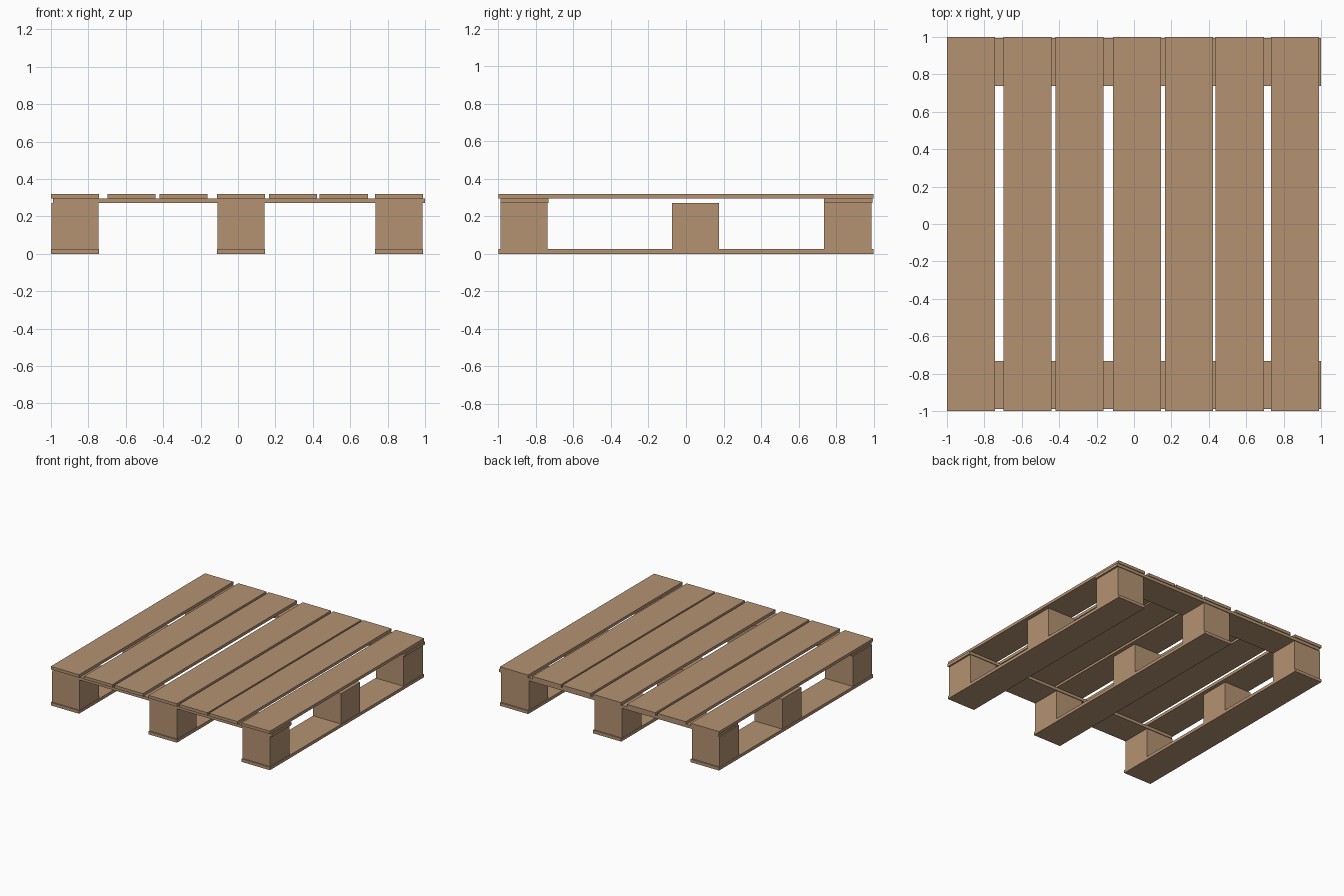
import bpy
import bmesh
from mathutils import Matrix, Vector

if "Cube" in bpy.data.objects:
    bpy.data.objects.remove(bpy.data.objects["Cube"])

wood = bpy.data.materials.new("tan wood")
wood.diffuse_color = (0.46, 0.29, 0.17, 1)
wood.use_nodes = True
wood.node_tree.nodes["Principled BSDF"].inputs["Base Color"].default_value = wood.diffuse_color


def box(name, x, y, z):
    """Box from (min, max) ranges on each axis."""
    lo, hi = Vector((x[0], y[0], z[0])), Vector((x[1], y[1], z[1]))
    bm = bmesh.new()
    bmesh.ops.create_cube(bm, size=1, matrix=Matrix.Diagonal((*(hi - lo), 1)))
    mesh = bpy.data.meshes.new(name)
    bm.to_mesh(mesh)
    bm.free()
    mesh.materials.append(wood)
    obj = bpy.data.objects.new(name, mesh)
    obj.location = (lo + hi) / 2
    bpy.context.collection.objects.link(obj)


WIDTH = 0.257                      # width of every board
Z_RUNNER, Z_BLOCK, Z_CROSS, Z_DECK = 0.025, 0.272, 0.296, 0.32

# Slightly uneven deck boards
for i, x in enumerate((-1.0, -0.698, -0.421, -0.112, 0.166, 0.437, 0.733)):
    box(f"deck_board_{i + 1}", (x, x + WIDTH), (-1, 1), (Z_CROSS, Z_DECK))

# Cross boards under both ends of the deck
for name, y in (("front", -0.99), ("back", 0.737)):
    box(f"{name}_cross_board", (-0.99, 1), (y, y + WIDTH), (Z_BLOCK, Z_CROSS))

# Three runners, each with three spacer blocks
for side, x in (("left", -1.0), ("middle", -0.112), ("right", 0.733)):
    box(f"{side}_runner", (x, x + WIDTH), (-1, 1), (0, Z_RUNNER))
    for place, y in (("front", -0.99), ("centre", -0.074), ("back", 0.737)):
        box(f"{side}_{place}_block", (x + 0.002, x + 0.253), (y, y + 0.251),
            (Z_RUNNER, Z_BLOCK))
